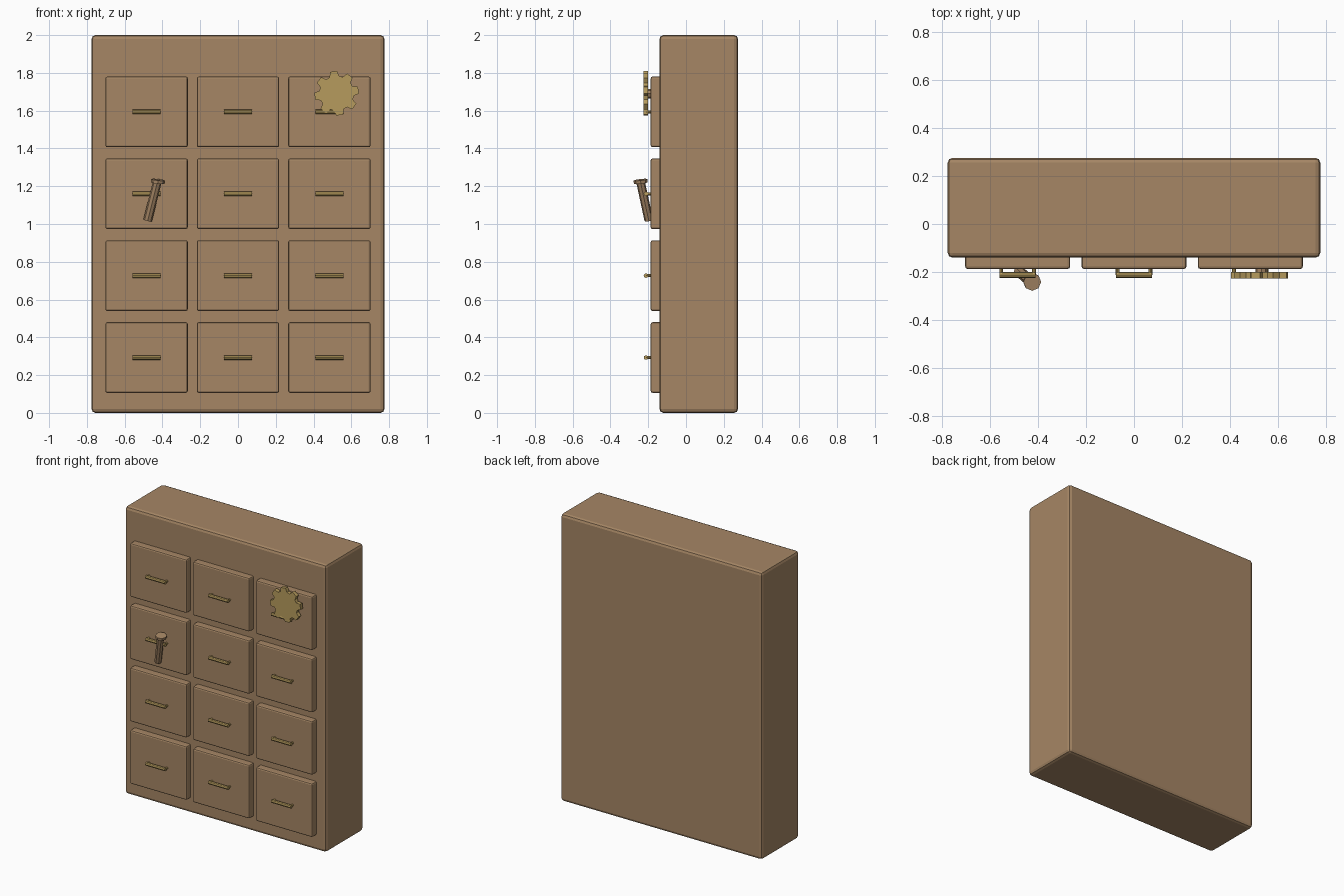
import bpy, bmesh
from math import cos, sin, pi, radians
from mathutils import Vector

cube = bpy.data.objects.get("Cube")
if cube:
    bpy.data.objects.remove(cube, do_unlink=True)


def material(name, color):
    m = bpy.data.materials.new(name)
    m.use_nodes = True
    m.diffuse_color = (*color, 1)
    m.node_tree.nodes["Principled BSDF"].inputs["Base Color"].default_value = (*color, 1)
    return m


WOOD = material("brown wood", (0.38, 0.24, 0.13))
BRASS = material("brass", (0.47, 0.33, 0.11))


def finish(bm, name, mat, smooth=False):
    bmesh.ops.recalc_face_normals(bm, faces=bm.faces)
    mesh = bpy.data.meshes.new(name)
    bm.to_mesh(mesh)
    bm.free()
    mesh.materials.append(mat)
    ob = bpy.data.objects.new(name, mesh)
    bpy.context.collection.objects.link(ob)
    if smooth:
        bpy.ops.object.select_all(action='DESELECT')
        ob.select_set(True)
        bpy.context.view_layer.objects.active = ob
        bpy.ops.object.shade_smooth_by_angle(angle=radians(40))
    return ob


def box(name, low, high, bevel, mat):
    low, high = Vector(low), Vector(high)
    bm = bmesh.new()
    bmesh.ops.create_cube(bm, size=1)
    for v in bm.verts:
        v.co = (low + high) / 2 + v.co * (high - low)
    ob = finish(bm, name, mat)
    mod = ob.modifiers.new("rounded edges", 'BEVEL')
    mod.width = bevel
    mod.segments = 2
    return ob


def rod(name, start, end, r1, r2, mat, sides=8):
    start, end = Vector(start), Vector(end)
    bm = bmesh.new()
    bmesh.ops.create_cone(bm, cap_ends=True, segments=sides, radius1=r1, radius2=r2,
                          depth=(end - start).length)
    turn = Vector((0, 0, 1)).rotation_difference(end - start)
    for v in bm.verts:
        v.co = turn @ v.co + (start + end) / 2
    return finish(bm, name, mat)


# Cabinet case
box("cabinet_body", (-0.775, -0.14, 0), (0.775, 0.275, 2), 0.02, WOOD)

# Grid of drawers, each with a bar handle on two posts
for row in range(4):
    for col in range(3):
        x, z = (col - 1) * 0.484, 0.293 + row * 0.4335
        tag = f"{row + 1}_{col + 1}"
        box(f"drawer_{tag}", (x - 0.218, -0.187, z - 0.187),
            (x + 0.218, -0.13, z + 0.187), 0.01, WOOD)
        rod(f"handle_bar_{tag}", (x - 0.075, -0.212, z), (x + 0.075, -0.212, z),
            0.012, 0.012, BRASS)
        for side in (-1, 1):
            px = x + side * 0.068
            rod(f"handle_post_{tag}", (px, -0.18, z), (px, -0.212, z), 0.008, 0.008, BRASS)

# Cog wheel with eight rounded teeth
bm = bmesh.new()
outline = []
for tooth in range(8):
    for offset, radius in ((-16, 0.092), (-9, 0.118), (9, 0.118), (16, 0.092)):
        a = radians(tooth * 45 + 8 + offset)
        outline.append(bm.verts.new((0.522 + radius * cos(a), -0.226,
                                     1.692 + radius * sin(a))))
face = bm.faces.new(outline)
new = bmesh.ops.extrude_face_region(bm, geom=[face])["geom"]
bmesh.ops.translate(bm, vec=(0, 0.026, 0),
                    verts=[g for g in new if isinstance(g, bmesh.types.BMVert)])
finish(bm, "cog_wheel", BRASS)
rod("cog_axle", (0.53, -0.18, 1.69), (0.53, -0.215, 1.69), 0.025, 0.025, WOOD)

# Leaning peg with a flat head
rod("peg_shaft", (-0.478, -0.197, 1.02), (-0.428, -0.24, 1.22), 0.023, 0.023, WOOD)
rod("peg_head", (-0.425, -0.239, 1.217), (-0.423, -0.241, 1.234), 0.037, 0.037, WOOD)
